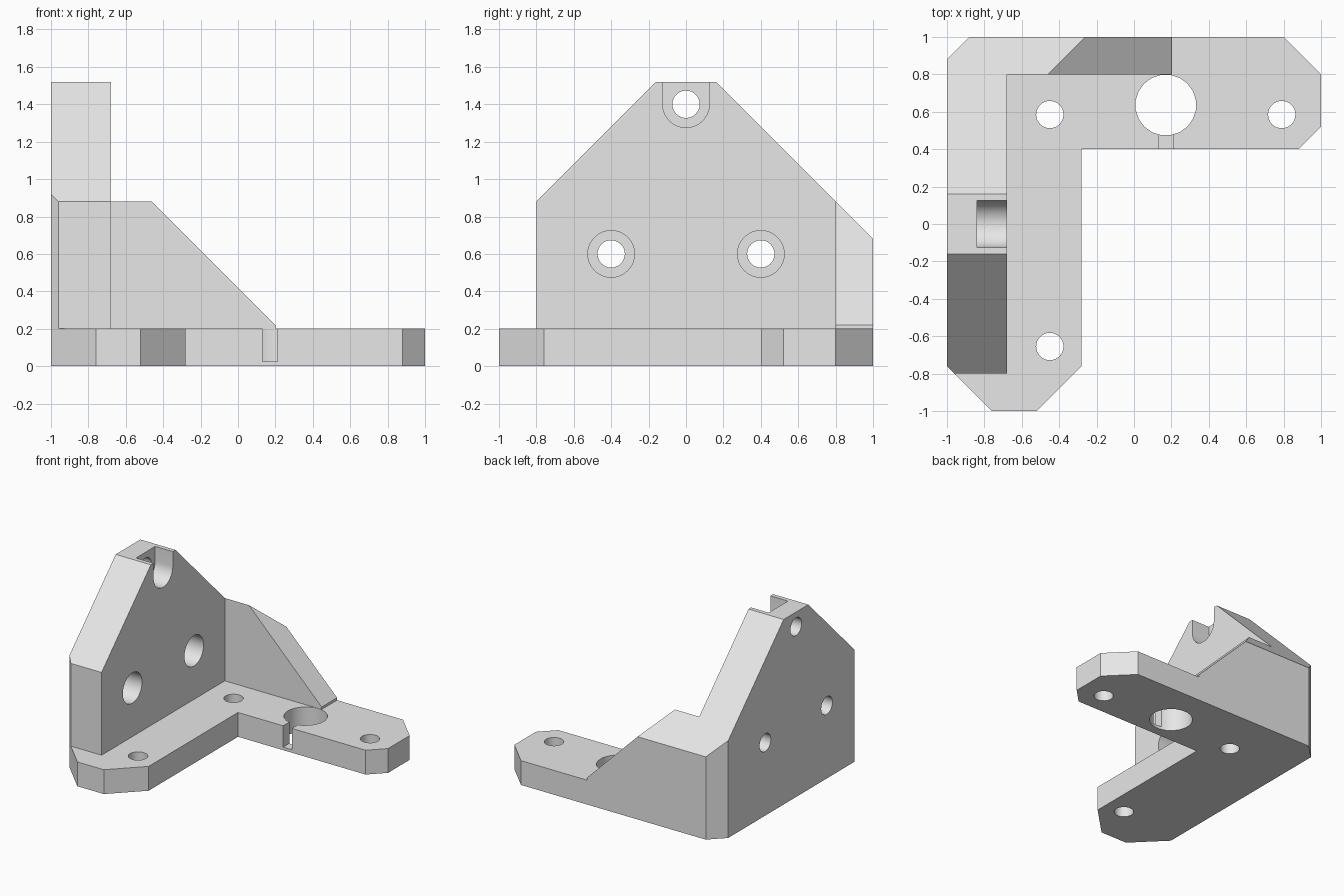
import bpy, bmesh, math
from mathutils import Vector

if "Cube" in bpy.data.objects:
    bpy.data.objects.remove(bpy.data.objects["Cube"], do_unlink=True)

grey = bpy.data.materials.new("light_grey")
grey.use_nodes = True
grey.diffuse_color = (0.8, 0.8, 0.8, 1)
grey.node_tree.nodes["Principled BSDF"].inputs["Base Color"].default_value = (0.8, 0.8, 0.8, 1)

# How a flat profile point (a, b) at depth d maps to space, per extrusion axis
AXES = {
    "x": lambda a, b, d: (d, a, b),
    "y": lambda a, b, d: (a, d, b),
    "z": lambda a, b, d: (a, b, d),
}


def prism(name, points, axis, lo, hi):
    """Extrude a flat profile along an axis from lo to hi."""
    bm = bmesh.new()
    place = AXES[axis]
    face = bm.faces.new([bm.verts.new(place(a, b, lo)) for a, b in points])
    moved = bmesh.ops.extrude_face_region(bm, geom=[face])["geom"]
    step = Vector(place(0, 0, hi - lo))
    bmesh.ops.translate(bm, vec=step, verts=[g for g in moved if isinstance(g, bmesh.types.BMVert)])
    bmesh.ops.recalc_face_normals(bm, faces=bm.faces)
    mesh = bpy.data.meshes.new(name)
    bm.to_mesh(mesh)
    bm.free()
    mesh.materials.append(grey)
    obj = bpy.data.objects.new(name, mesh)
    bpy.context.collection.objects.link(obj)
    return obj


def arc(a, b, radius, sides, start=0.0, sweep=math.tau):
    count = sides if sweep == math.tau else sides + 1
    angles = [start + sweep * i / sides for i in range(count)]
    return [(a + radius * math.cos(t), b + radius * math.sin(t)) for t in angles]


def rect(a0, b0, a1, b1):
    return [(a0, b0), (a1, b0), (a1, b1), (a0, b1)]


# L-shaped footprint with chamfered corners, raised to the full height
footprint = [(-1, -0.76), (-0.76, -1), (-0.52, -1), (-0.28, -0.76), (-0.28, 0.4), (0.88, 0.4),
             (1, 0.52), (1, 0.8), (0.8, 1), (-0.88, 1), (-1, 0.88)]
bracket = prism("corner_bracket", footprint, "z", 0, 1.52)


def cut(points, axis, lo, hi):
    tool = prism("cutter", points, axis, lo, hi)
    tool.hide_render = True
    mod = bracket.modifiers.new("cut", "BOOLEAN")
    mod.operation = "DIFFERENCE"
    mod.solver = "EXACT"
    mod.object = tool
    bpy.context.view_layer.objects.active = bracket
    bpy.ops.object.modifier_apply(modifier=mod.name)
    bpy.data.objects.remove(tool, do_unlink=True)


# Open space above the base, inside the two walls
cut(rect(-0.68, -2, 2, 0.8), "z", 0.2, 2)
# Back wall: sloping end
cut([(0.2, 0.2), (0.2, 0.22), (-0.6, 1.02), (-0.6, 2), (2, 2), (2, 0.2)], "y", 0.7, 2)
# Side wall: front end with its slope, then the rear slope over both walls
cut([(-2, 0.2), (-0.8, 0.2), (-0.8, 0.88), (0.2, 1.88), (-2, 1.88)], "x", -2, 2)
cut([(2, -0.32), (2, 1.88), (-0.2, 1.88)], "x", -2, 2)

# Side wall: bolt holes with counterbores, the top one open upward
for y, z in ((-0.4, 0.6), (0.4, 0.6), (0, 1.4)):
    if z > 1:
        recess = arc(y, z, 0.125, 16, math.pi, math.pi) + [(0.125, 2), (-0.125, 2)]
    else:
        recess = arc(y, z, 0.125, 32)
    cut(recess, "x", -0.84, -0.5)
    cut(arc(y, z, 0.073, 32), "x", -2, -0.75)

# Base: bolt holes, large bore and its narrow slot
for x, y in ((-0.45, 0.585), (0.79, 0.585), (-0.45, -0.655)):
    cut(arc(x, y, 0.073, 32), "z", -1, 0.5)
cut(arc(0.17, 0.636, 0.163, 20, math.pi / 20), "z", -1, 0.5)
cut(rect(0.13, 0.2, 0.21, 0.55), "z", 0.025, 0.5)

# Smooth bores, crisp edges
bpy.ops.object.select_all(action="DESELECT")
bracket.select_set(True)
bpy.context.view_layer.objects.active = bracket
bpy.ops.object.shade_smooth_by_angle(angle=math.radians(30))
